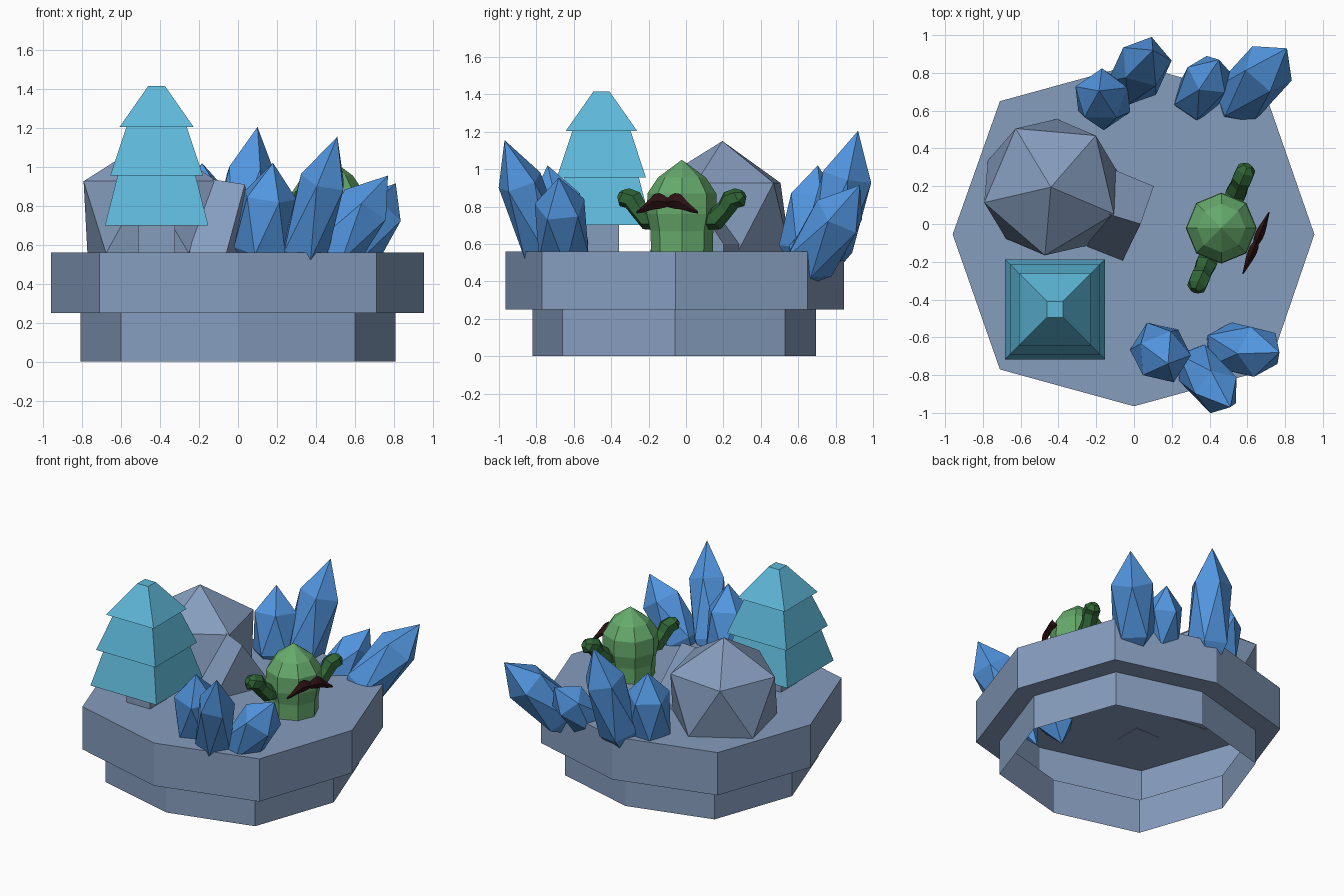
import bpy, bmesh, math
from mathutils import Vector, Matrix

if "Cube" in bpy.data.objects:
    bpy.data.objects.remove(bpy.data.objects["Cube"])


def srgb(r, g, b):
    f = lambda c: c / 12.92 if c <= 0.04045 else ((c + 0.055) / 1.055) ** 2.4
    return tuple(f(c / 255) for c in (r, g, b)) + (1,)


def material(name, *rgb):
    m = bpy.data.materials.new(name)
    m.diffuse_color = srgb(*rgb)
    m.use_nodes = True
    m.node_tree.nodes["Principled BSDF"].inputs["Base Color"].default_value = m.diffuse_color
    return m


SLATE = material("slate", 134, 157, 190)
TEAL = material("teal", 94, 184, 217)
BLUE = material("crystal_blue", 82, 150, 224)
GREEN = material("cactus_green", 102, 170, 108)
DARK_GREEN = material("dark_green", 48, 100, 54)
MAROON = material("dark_maroon", 44, 17, 19)


def finish(name, bm, mat):
    bmesh.ops.recalc_face_normals(bm, faces=bm.faces)
    me = bpy.data.meshes.new(name)
    bm.to_mesh(me)
    bm.free()
    me.materials.append(mat)
    ob = bpy.data.objects.new(name, me)
    bpy.context.collection.objects.link(ob)
    return ob


def loft(name, rings, mat, caps=(True, True)):
    """Skin rings of points; a ring of one point makes a tip."""
    bm = bmesh.new()
    rows = [[bm.verts.new(p) for p in r] for r in rings]
    for a, b in zip(rows, rows[1:]):
        n = max(len(a), len(b))
        for i in range(n):
            j = (i + 1) % n
            if len(a) == 1:
                bm.faces.new((a[0], b[j], b[i]))
            elif len(b) == 1:
                bm.faces.new((a[i], a[j], b[0]))
            else:
                bm.faces.new((a[i], a[j], b[j], b[i]))
    for row, cap in ((rows[0], caps[0]), (rows[-1], caps[1])):
        if cap and len(row) > 2:
            bm.faces.new(row)
    return finish(name, bm, mat)


def ngon(cx, cy, r, z, n, phase=0):
    if r == 0:
        return [(cx, cy, z)]
    return [(cx + r * math.cos(phase + math.tau * i / n),
             cy + r * math.sin(phase + math.tau * i / n), z) for i in range(n)]


# Base: hollow two-step shell, open underneath
lower = [(0.81, -.06), (.6, .53), (0, .695), (-.6, .53), (-.81, -.06), (-.6, -.66), (0, -.82), (.6, -.66)]
upper = [(.955, -.055), (.71, .65), (0, .845), (-.71, .65), (-.96, -.055), (-.71, -.77), (0, -.965), (.71, -.77)]
at = lambda pts, z: [(x, y, z) for x, y in pts]
loft("base", [at(lower, 0), at(lower, .25), at(upper, .25), at(upper, .56)], SLATE, (False, True))

# Tree: square trunk and three overhanging tiers
TX, TY = -.418, -.452
square = lambda h, z: ngon(TX, TY, h * math.sqrt(2), z, 4, math.pi / 4)
loft("tree_trunk", [square(.095, .557), square(.095, .71)], SLATE)
tiers = [(.265, .70), (.20, .955), (.238, .955), (.155, 1.205), (.19, 1.205), (.043, 1.415)]
loft("tree_tiers", [square(h, z) for h, z in tiers], TEAL)

# Big rock: icosahedron with its underside cut off
bm = bmesh.new()
bmesh.ops.create_icosphere(bm, subdivisions=1, radius=.405,
                           matrix=Matrix.Translation((-.44, .195, .745)) @ Matrix.Rotation(math.radians(49), 4, 'Z'))
bmesh.ops.delete(bm, geom=[v for v in bm.verts if v.co.z < .45], context='VERTS')
for v in bm.verts:
    if v.co.z < .6:
        v.co.z = .557
finish("big_rock", bm, SLATE)

# Small rock: ridged block leaning out of the big rock
loft("small_rock", [[(-.25, -.12, .557), (-.16, .06, .94), (-.10, .285, .60), (-.10, .285, .557)],
                    [(-.06, -.195, .557), (.035, .0, .91), (.105, .2, .60), (.105, .2, .557)]], SLATE)

# Crystals: stretched, tilted icosahedra (centre, tip, ring radius)
crystals = [
    ((.03, .81, .77), (.10, .92, 1.205), .14),
    ((-.165, .66, .71), (-.185, .705, 1.02), .145),
    ((.63, .74, .63), (.81, .93, .915), .145),
    ((.36, .72, .61), (.45, .87, .81), .125),
    ((.14, -.68, .71), (.18, -.74, 1.02), .145),
    ((.39, -.82, .75), (.51, -.97, 1.155), .125),
    ((.575, -.665, .68), (.77, -.68, .955), .14),
]
for i, (c, tip, r) in enumerate(crystals):
    c = Vector(c)
    axis = Vector(tip) - c
    m = (Matrix.Translation(c) @ axis.to_track_quat('Z', 'Y').to_matrix().to_4x4()
         @ Matrix.Diagonal((r / .894, r / .894, axis.length, 1)))
    bm = bmesh.new()
    bmesh.ops.create_icosphere(bm, subdivisions=1, radius=1, matrix=m @ Matrix.Rotation(i * .5, 4, 'Z'))
    finish(f"crystal_{i + 1}", bm, BLUE)

# Cactus body: eight-sided lathe
CX, CY = .462, -.022
body = [(.165, .557), (.168, .67), (.188, .76), (.184, .87), (.128, .955), (0, 1.05)]
loft("cactus_body", [ngon(CX, CY, r, z, 8) for r, z in body], GREEN)

# Cactus arms and moustache share a frame turned towards the front right
side = Vector((.39, .92, 0)).normalized()
out = Vector((.92, -.39, 0)).normalized()
centre = Vector((CX, CY, 0))
up = Vector((0, 0, 1))
# each arm: distance, height, radius, tilt of the ring plane from upright
arm = [(.12, .735, .06, 0), (.20, .735, .062, 25), (.255, .79, .052, 50),
       (.285, .835, .058, 45), (.335, .85, .055, 30), (.36, .865, .025, 30)]
for s, name in ((1, "cactus_arm_back"), (-1, "cactus_arm_front")):
    rings = []
    for d, z, r, t in arm:
        t = math.radians(t)
        n2 = up * math.cos(t) - side * s * math.sin(t)
        c = centre + side * s * d + up * z
        rings.append([c + out * r * math.cos(a) + n2 * r * math.sin(a)
                      for a in (math.tau * (k + .5) / 6 for k in range(6))])
    loft(name, rings, DARK_GREEN)

# Moustache: mirrored loft of diamond sections (half width, top, bottom, thickness)
half = [(.022, .862, .793, .022), (.045, .872, .787, .024), (.075, .867, .785, .022),
        (.105, .838, .778, .017), (.14, .805, .768, .010), (.178, .775, .763, .003)]
full = [(-w, a, b, t) for w, a, b, t in reversed(half)] + [(0, .845, .80, .016)] + half
rings = []
for w, a, b, t in full:
    c = centre + side * w + out * .2
    m = (a + b) / 2
    rings.append([c + up * a, c + up * m + out * t, c + up * b, c + up * m - out * t])
loft("moustache", rings, MAROON)
